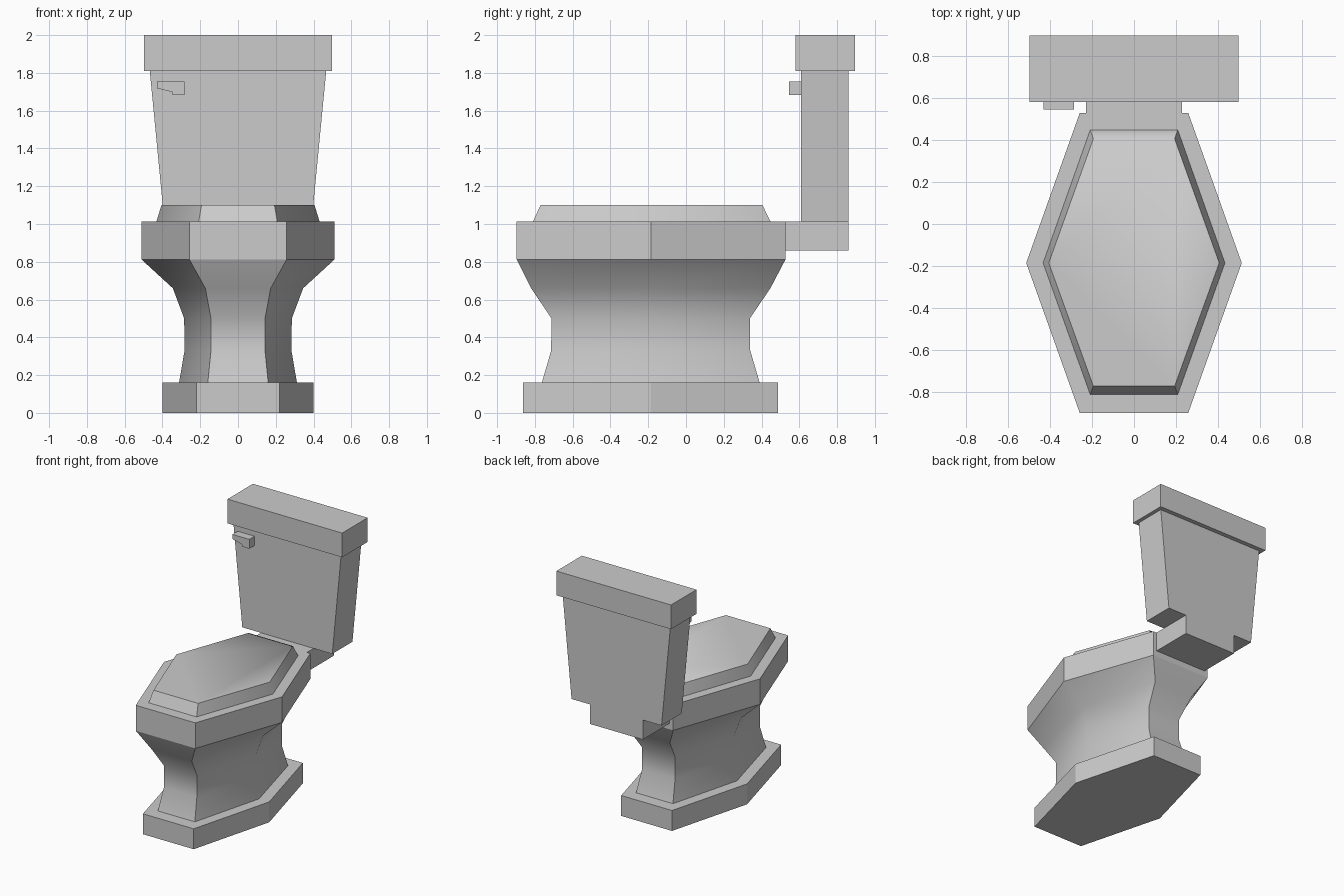
import bpy, math

if "Cube" in bpy.data.objects:
    bpy.data.objects.remove(bpy.data.objects["Cube"])

SIDE_Y = -0.185  # all hexagons share their widest point here


def make(name, verts, faces, smooth_angle=None):
    mesh = bpy.data.meshes.new(name)
    mesh.from_pydata(verts, [], faces)
    mesh.update()
    obj = bpy.data.objects.new(name, mesh)
    bpy.context.collection.objects.link(obj)
    if smooth_angle:
        bpy.ops.object.select_all(action='DESELECT')
        obj.select_set(True)
        bpy.context.view_layer.objects.active = obj
        bpy.ops.object.shade_smooth_by_angle(angle=math.radians(smooth_angle))
    return obj


def loft(name, rings, caps=True, smooth_angle=None):
    """Join equal-length counter-clockwise rings from bottom to top."""
    n = len(rings[0])
    verts = [v for ring in rings for v in ring]
    faces = [(r * n + i, r * n + (i + 1) % n, (r + 1) * n + (i + 1) % n, (r + 1) * n + i)
             for r in range(len(rings) - 1) for i in range(n)]
    if caps:
        faces += [tuple(reversed(range(n))), tuple(range(len(verts) - n, len(verts)))]
    return make(name, verts, faces, smooth_angle)


def hexagon(z, end_half, side_half, front, back):
    return [(-end_half, front, z), (end_half, front, z), (side_half, SIDE_Y, z),
            (end_half, back, z), (-end_half, back, z), (-side_half, SIDE_Y, z)]


def rect(z, half, front, back):
    return [(-half, front, z), (half, front, z), (half, back, z), (-half, back, z)]


# Foot plinth
loft("base", [hexagon(z, 0.22, 0.40, -0.863, 0.488) for z in (0, 0.16)])

# Waisted pedestal flaring into the bowl
loft("pedestal_bowl", [
    hexagon(0.16, 0.16, 0.312, -0.763, 0.39),
    hexagon(0.33, 0.143, 0.283, -0.714, 0.34),
    hexagon(0.50, 0.143, 0.285, -0.712, 0.338),
    hexagon(0.66, 0.173, 0.345, -0.82, 0.447),
    hexagon(0.813, 0.258, 0.512, -0.897, 0.527)], caps=False, smooth_angle=45)

# Bowl rim
loft("rim", [hexagon(z, 0.258, 0.512, -0.897, 0.527) for z in (0.813, 1.013)])

# Closed lid with soft-shaded sloping sides and a flat top
loft("seat_lid", [hexagon(1.013, 0.208, 0.432, -0.81, 0.447),
                  hexagon(1.10, 0.193, 0.405, -0.77, 0.405)], smooth_angle=64.5)

# Shelf joining bowl and tank
loft("tank_shelf", [rect(z, 0.228, 0.52, 0.86) for z in (0.86, 1.013)])

# Tapered tank and its cover
loft("tank", [rect(1.013, 0.39, 0.61, 0.86), rect(1.81, 0.467, 0.61, 0.86)])
loft("tank_cover", [rect(z, 0.497, 0.58, 0.895) for z in (1.81, 2.0)])

# Flush lever, a profile extruded out of the tank front
profile = [(-0.43, 1.755), (-0.43, 1.719), (-0.346, 1.698),
           (-0.346, 1.682), (-0.284, 1.682), (-0.284, 1.755)]
lever = loft("flush_lever", [[(x, y, z) for x, z in reversed(profile)] for y in (0.545, 0.61)])
lever.data.flip_normals()

# Make sure the lever faces point outwards
import bmesh
bm = bmesh.new()
bm.from_mesh(lever.data)
bmesh.ops.recalc_face_normals(bm, faces=bm.faces)
bm.to_mesh(lever.data)
bm.free()
